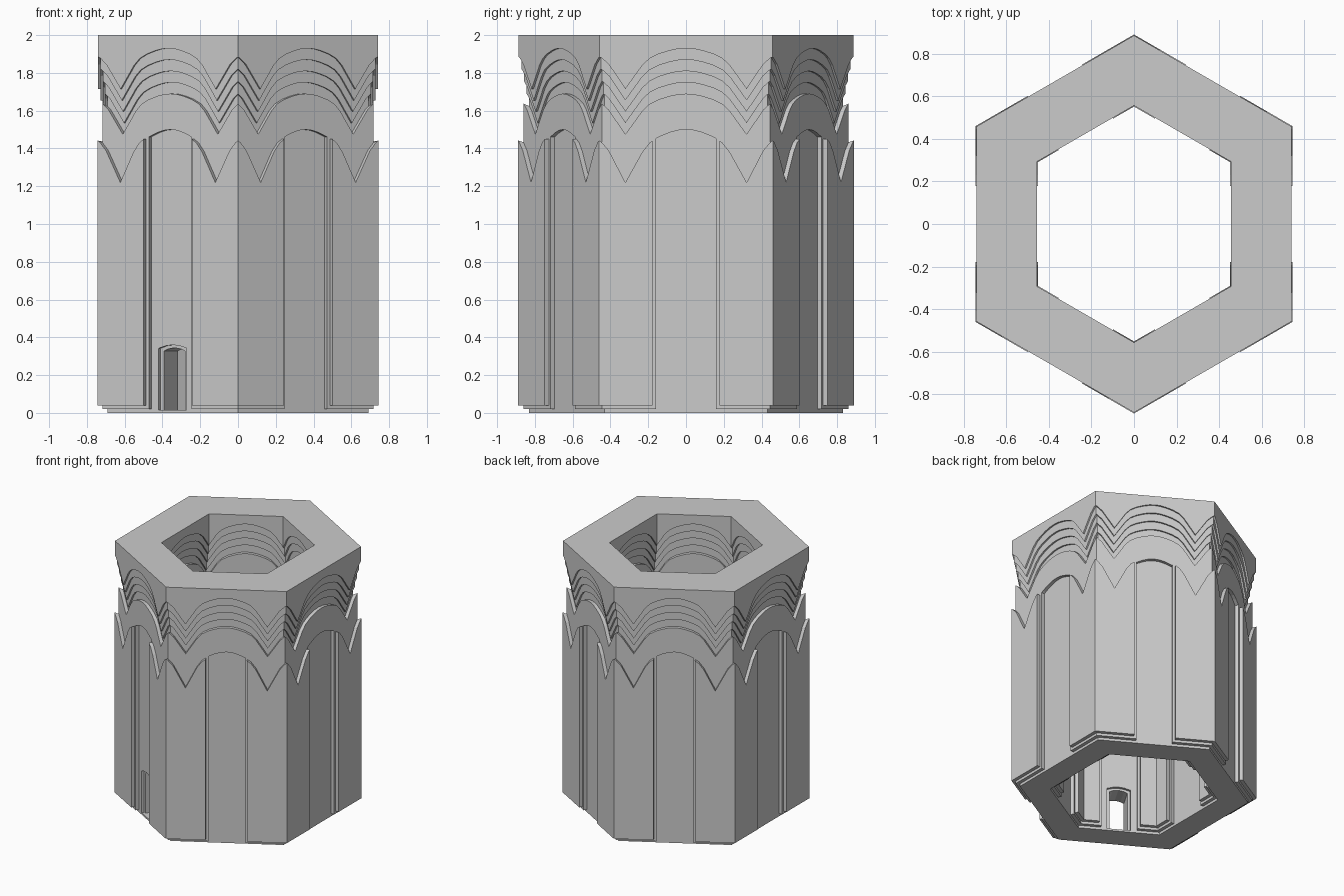
import bpy, bmesh
from mathutils import Vector, Matrix

if "Cube" in bpy.data.objects:
    bpy.data.objects.remove(bpy.data.objects["Cube"])

# Outer hexagon corners; every wall is an extruded, mitred slab between two corners
CORNERS = [Vector(c) for c in ((.74, .458), (0, .8855), (-.74, .458),
                               (-.74, -.458), (0, -.8855), (.74, -.458))]
THICK, VALLEY, TAN30 = .285, .137, .57735
DOOR_FACE = 3
ARCH = [(0, 0), (.14, .015), (.28, .06), (.45, .14), (.6, .25), (.72, .42), (1, 1)]
HORN = [(VALLEY, 1), (.05, .40), (.012, .24), (0, .21), (-.1, .21)]


def lerp(points, x):
    for (x0, y0), (x1, y1) in zip(points, points[1:]):
        if x0 <= x <= x1:
            return y0 + (y1 - y0) * (x - x0) / (x1 - x0)
    return points[-1][1]


def scallop(half, apex, drop):
    """Scalloped edge: arch in the middle, V notches, horns at the corners."""
    v = half - VALLEY

    def height(u):
        a = abs(u)
        f = lerp(ARCH, a / v) if a <= v else lerp(HORN[::-1], half - a)
        return apex - drop * f
    return height


def flat(z):
    return lambda u: z


def slab(bm, half, u0, u1, lo, hi, off):
    """Prism between two height functions, inset by off on both wall sides."""
    v = half - VALLEY
    steps = [f * v for f, _ in ARCH] + [half - d for d, _ in HORN]
    us = sorted({u0, u1} | {s * u for u in steps for s in (-1, 1) if u0 < s * u < u1})
    outline = [(u, lo(u)) for u in us] + [(u, hi(u)) for u in reversed(us)]
    front = [bm.verts.new((off, u, z)) for u, z in outline]
    back = [bm.verts.new((-THICK - off, u, z)) for u, z in outline]
    bm.faces.new(front)
    bm.faces.new(back[::-1])
    for i in range(len(front)):
        j = (i + 1) % len(front)
        bm.faces.new((front[i], back[i], back[j], front[j]))


def ring(name, fill):
    """Make one part all the way round the tower, mitred at the corners."""
    total = bmesh.new()
    for i in range(6):
        a, b = CORNERS[i], CORNERS[(i + 1) % 6]
        half, t, mid = (b - a).length / 2, (b - a).normalized(), (a + b) / 2
        bm = bmesh.new()
        fill(bm, half, i)
        for s in (-1, 1):
            bmesh.ops.bisect_plane(bm, geom=bm.verts[:] + bm.edges[:] + bm.faces[:],
                                   plane_co=(0, s * half, 0), plane_no=(-TAN30, s, 0),
                                   clear_outer=True)
        bm.transform(Matrix(((t.y, t.x, 0, mid.x), (-t.x, t.y, 0, mid.y),
                             (0, 0, 1, 0), (0, 0, 0, 1))))
        tmp = bpy.data.meshes.new("tmp")
        bm.to_mesh(tmp)
        bm.free()
        total.from_mesh(tmp)
        bpy.data.meshes.remove(tmp)
    bmesh.ops.remove_doubles(total, verts=total.verts[:], dist=.0005)
    mesh = bpy.data.meshes.new(name)
    total.to_mesh(mesh)
    total.free()
    bpy.context.collection.objects.link(bpy.data.objects.new(name, mesh))


# Core wall with a stepped doorway in one face
def core(bm, half, i):
    top, end = scallop(half, 1.5, .28), half + .05
    if i != DOOR_FACE:
        slab(bm, half, -end, end, flat(0), top, -.048)
        return
    for w, h, off in ((.085, .36, -.048), (.065, .345, -.068)):
        slab(bm, half, -end, -w, flat(0), top, off)
        slab(bm, half, w, end, flat(0), top, off)
        slab(bm, half, -w, w, lambda u: h - .018 * (u / w) ** 2, top, off)
        slab(bm, half, -w, w, flat(0), flat(.015), off)


ring("core_wall", core)


# Two stepped pilaster layers wrapping each corner
def pilaster(edge, z, off):
    def fill(bm, half, i):
        top, u, end = scallop(half, 1.5, .28), half - edge, half + .05
        slab(bm, half, u, end, flat(z), top, off)
        slab(bm, half, -end, -u, flat(z), top, off)
    return fill


ring("inner_pilasters", pilaster(.298, .02, -.022))
ring("outer_pilasters", pilaster(.28, .04, .004))


# Scalloped band above the pilasters
def band(bm, half, i):
    end = half + .05
    slab(bm, half, -end, end, scallop(half, 1.5, .28), scallop(half, 1.69, .215), -.022)


ring("scalloped_band", band)


# Cornice: five scalloped layers stepping out to the top
def cornice(n):
    def fill(bm, half, i):
        end, apex = half + .05, 1.93 - .06 * n
        top = scallop(half, apex + .06, .215) if n else flat(2)
        slab(bm, half, -end, end, scallop(half, apex, .215), top, -.012 * n)
    return fill


for n in range(5):
    ring(f"cornice_layer_{n + 1}", cornice(n))
